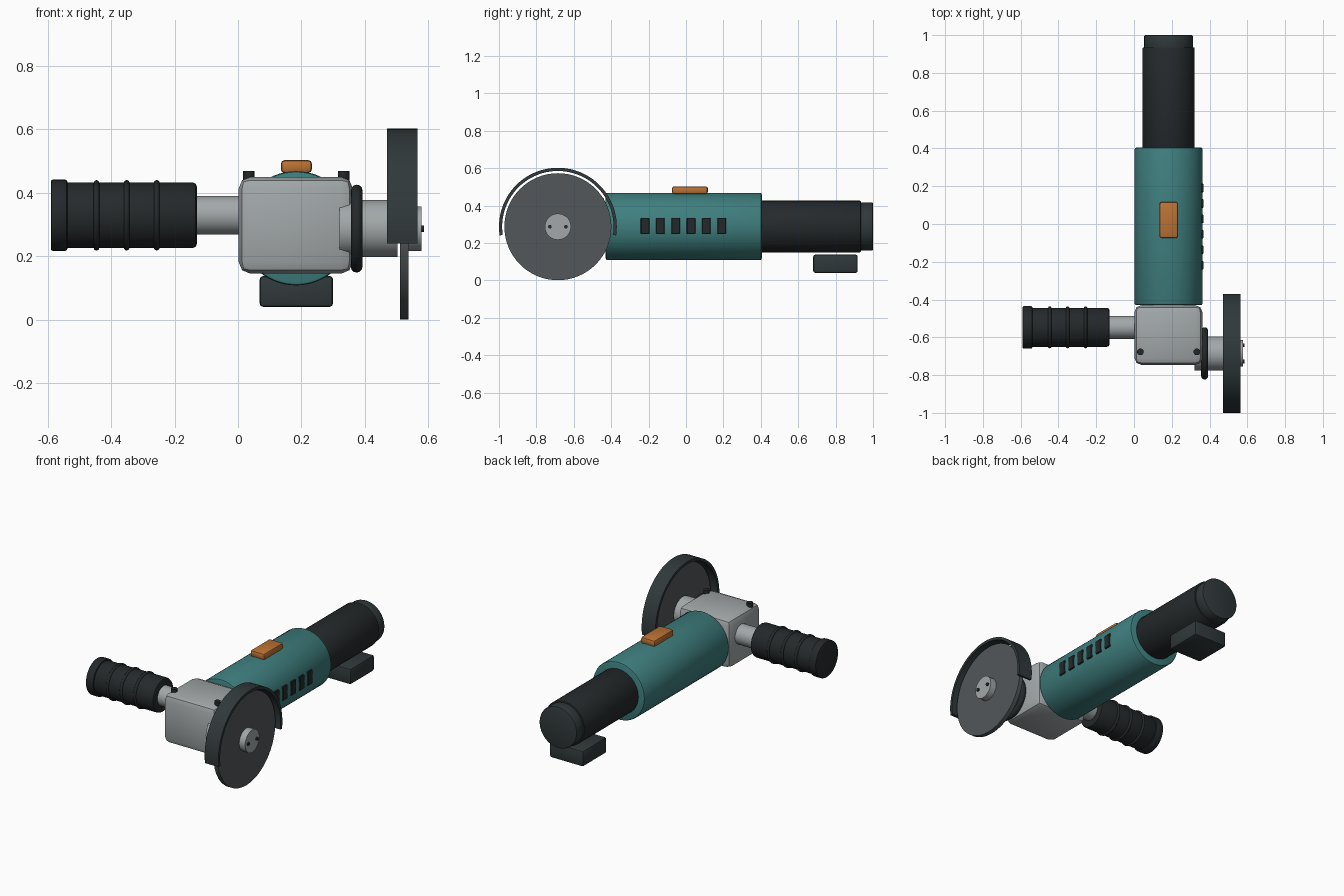
import bpy, bmesh, math
from mathutils import Matrix

if "Cube" in bpy.data.objects:
    bpy.data.objects.remove(bpy.data.objects["Cube"])


def material(name, rgb):
    m = bpy.data.materials.new(name)
    m.diffuse_color = (*rgb, 1)
    m.use_nodes = True
    m.node_tree.nodes["Principled BSDF"].inputs["Base Color"].default_value = m.diffuse_color
    return m


TEAL = material("teal_plastic", (0.05, 0.21, 0.21))
BLACK = material("black_rubber", (0.018, 0.022, 0.024))
DARK = material("dark_plastic", (0.03, 0.04, 0.043))
DISC = material("abrasive", (0.085, 0.095, 0.1))
ORANGE = material("orange_switch", (0.5, 0.17, 0.035))
METAL = material("metal", (0.36, 0.39, 0.4))
ROT = {"x": Matrix.Rotation(math.pi / 2, 4, "Y"),
       "y": Matrix.Rotation(-math.pi / 2, 4, "X"),
       "z": Matrix.Identity(4)}


def finish(name, bm, mat, loc=(0, 0, 0), bevel=0, segments=2):
    bmesh.ops.recalc_face_normals(bm, faces=bm.faces)
    me = bpy.data.meshes.new(name)
    bm.to_mesh(me)
    bm.free()
    ob = bpy.data.objects.new(name, me)
    bpy.context.collection.objects.link(ob)
    ob.location = loc
    me.materials.append(mat)
    if bevel:
        b = ob.modifiers.new("bevel", "BEVEL")
        b.width, b.segments, b.limit_method = bevel, segments, "ANGLE"
    bpy.ops.object.select_all(action="DESELECT")
    ob.select_set(True)
    bpy.context.view_layer.objects.active = ob
    if bevel:
        bpy.ops.object.modifier_apply(modifier="bevel")
    bpy.ops.object.shade_smooth_by_angle(angle=math.radians(30))
    return ob


def box(name, lo, hi, mat, bevel=0.01, segments=2):
    bm = bmesh.new()
    bmesh.ops.create_cube(bm, size=1)
    bmesh.ops.scale(bm, vec=[b - a for a, b in zip(lo, hi)], verts=bm.verts)
    return finish(name, bm, mat, [(a + b) / 2 for a, b in zip(lo, hi)], bevel, segments)


def cylinder(name, axis, start, end, centre, r, mat, bevel=0, sides=48):
    # centre gives the two coordinates across the axis
    loc = list(centre)
    loc.insert("xyz".index(axis), (start + end) / 2)
    bm = bmesh.new()
    bmesh.ops.create_cone(bm, cap_ends=True, segments=sides, radius1=r, radius2=r,
                          depth=end - start, matrix=ROT[axis])
    return finish(name, bm, mat, loc, bevel)


def ring(name, x, centre, major, minor, mat):
    bpy.ops.mesh.primitive_torus_add(major_radius=major, minor_radius=minor, major_segments=48,
                                     minor_segments=12, location=(x, *centre),
                                     rotation=(0, math.pi / 2, 0))
    ob = bpy.context.object
    ob.name = name
    ob.data.materials.append(mat)
    bpy.ops.object.shade_smooth()


CX, CZ = 0.183, 0.288          # body axis
SPINDLE = (-0.685, 0.287)      # wheel axis (y, z)
SIDE = (-0.547, 0.329)         # side handle axis (y, z)

# Motor body and rear handle
cylinder("motor_body", "y", -0.43, 0.405, (CX, CZ), 0.18, TEAL, 0.01, 64)
cylinder("rear_handle", "y", 0.39, 0.935, (CX, CZ), 0.138, BLACK, 0.006)
cylinder("handle_end_cap", "y", 0.92, 1.0, (CX, CZ), 0.129, DARK, 0.006)
box("rear_block", (0.068, 0.68, 0.04), (0.3, 0.918, 0.138), DARK, 0.012)
box("power_switch", (0.135, -0.075, 0.462), (0.233, 0.117, 0.503), ORANGE, 0.012)
for i in range(6):
    y = -0.219 + i * 0.082
    box(f"vent_{i + 1}", (0.34, y - 0.023, 0.248), (0.367, y + 0.023, 0.334), BLACK, 0.003, 1)

# Gear head with its screws
box("gear_head", (0.002, -0.746, 0.145), (0.362, -0.43, 0.45), METAL, 0.037)
for i, x in enumerate((0.034, 0.333)):
    cylinder(f"head_screw_{i + 1}", "z", 0.43, 0.469, (x, -0.677), 0.018, BLACK, 0, 16)

# Spindle, wheel and lock nut
cylinder("spindle_collar", "x", 0.32, 0.502, SPINDLE, 0.09, METAL)
ring("collar_ring", 0.374, SPINDLE, 0.12, 0.0185, BLACK)
cylinder("grinding_disc", "x", 0.51, 0.537, SPINDLE, 0.286, DISC, 0, 64)
cylinder("spindle", "x", 0.49, 0.52, SPINDLE, 0.04, METAL)
cylinder("lock_nut", "x", 0.53, 0.578, SPINDLE, 0.07, METAL)
for i, s in enumerate((-1, 1)):
    cylinder(f"nut_pin_hole_{i + 1}", "x", 0.57, 0.586,
             (SPINDLE[0] + s * 0.043, SPINDLE[1]), 0.01, BLACK, 0, 16)

# Wheel guard: a rectangular section swept a little over half a turn
bm = bmesh.new()
rows = []
for i in range(49):
    a = math.radians(-8.5 + 197 * i / 48)
    rows.append([bm.verts.new((x, r * math.cos(a), r * math.sin(a)))
                 for x, r in ((0.47, 0.298), (0.565, 0.298), (0.565, 0.315), (0.47, 0.315))])
for p, q in zip(rows, rows[1:]):
    for k in range(4):
        n = (k + 1) % 4
        bm.faces.new((p[k], p[n], q[n], q[k]))
bm.faces.new(rows[0])
bm.faces.new(rows[-1])
finish("wheel_guard", bm, DARK, (0, *SPINDLE))

# Side handle
cylinder("side_handle_neck", "x", -0.15, 0.02, SIDE, 0.061, METAL)
cylinder("side_grip", "x", -0.55, -0.13, SIDE, 0.103, BLACK, 0.012)
cylinder("side_grip_cap", "x", -0.59, -0.538, SIDE, 0.112, BLACK, 0.006)
for i in range(3):
    ring(f"grip_rib_{i + 1}", -0.446 + i * 0.095, SIDE, 0.102, 0.009, BLACK)
